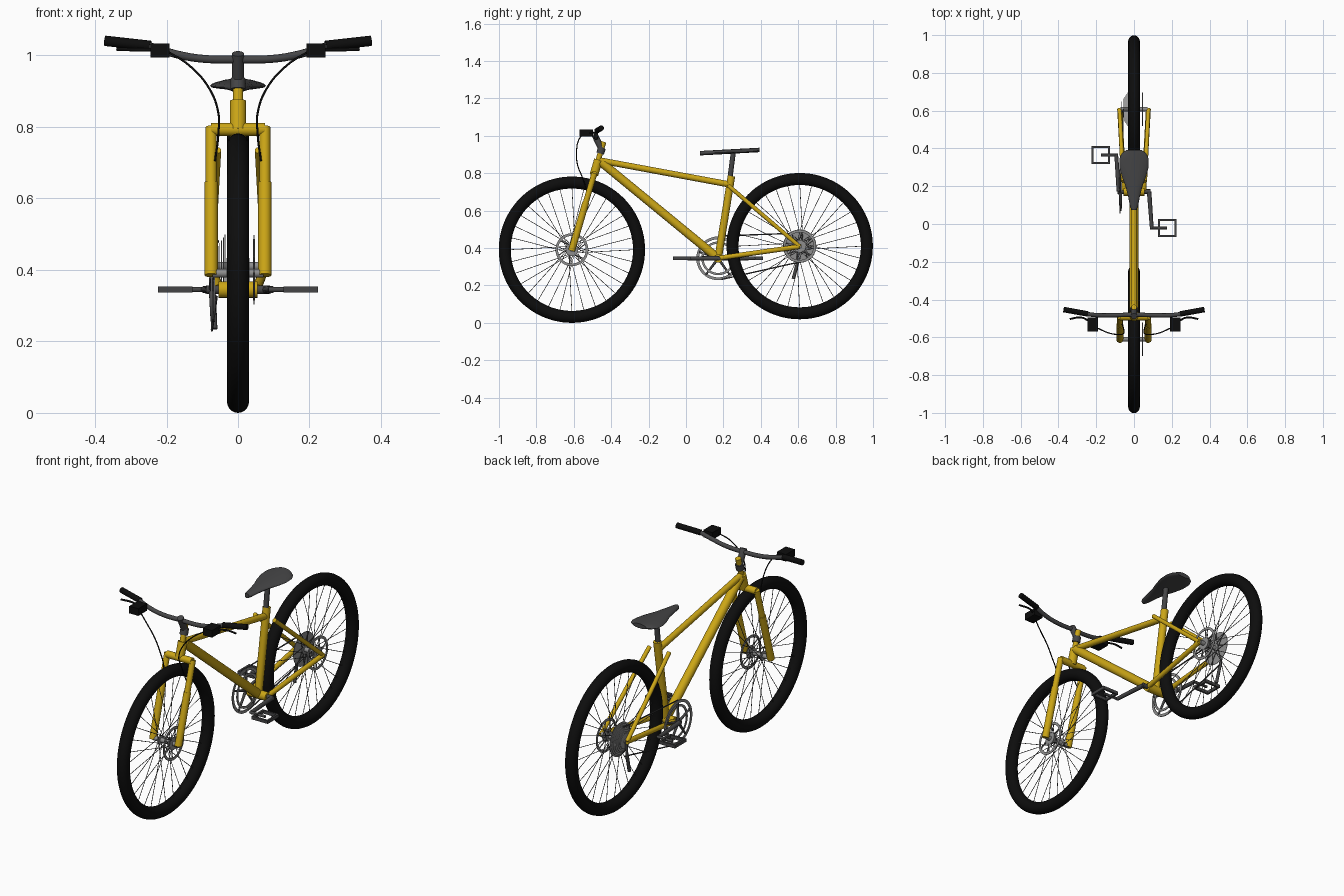
import bpy, bmesh, math
from mathutils import Vector, Matrix

if "Cube" in bpy.data.objects:
    bpy.data.objects.remove(bpy.data.objects["Cube"])

def material(name, col):
    m = bpy.data.materials.new(name)
    m.diffuse_color = (*col, 1)
    m.use_nodes = True
    m.node_tree.nodes["Principled BSDF"].inputs["Base Color"].default_value = m.diffuse_color
    return m

YELLOW = material("yellow paint", (0.60, 0.38, 0.008))
DARK = material("dark grey metal", (0.06, 0.06, 0.062))
BLACK = material("black rubber", (0.004, 0.004, 0.004))
STEEL = material("light grey steel", (0.27, 0.27, 0.27))
SPOKE = material("spoke grey", (0.09, 0.09, 0.09))

def finish(name, bm, mat, smooth=True):
    bmesh.ops.recalc_face_normals(bm, faces=bm.faces)
    me = bpy.data.meshes.new(name)
    bm.to_mesh(me)
    bm.free()
    ob = bpy.data.objects.new(name, me)
    bpy.context.collection.objects.link(ob)
    me.materials.append(mat)
    if smooth:
        bpy.ops.object.select_all(action='DESELECT')
        ob.select_set(True)
        bpy.context.view_layer.objects.active = ob
        bpy.ops.object.shade_smooth_by_angle(angle=math.radians(40))
    return ob

def rods(name, segs, mat, sides=20):
    """Straight round bars, each (start, end, start radius[, end radius])."""
    bm = bmesh.new()
    for p, q, r, *r2 in segs:
        p, q = Vector(p), Vector(q)
        d = q - p
        mtx = Matrix.Translation((p + q) / 2) @ d.to_track_quat('Z', 'Y').to_matrix().to_4x4()
        bmesh.ops.create_cone(bm, cap_ends=True, segments=sides, radius1=r,
                              radius2=r2[0] if r2 else r, depth=d.length, matrix=mtx)
    return finish(name, bm, mat)

def lathe(name, centre, profiles, mat, n=48):
    """Closed (x, radius) loops spun about the x axis."""
    bm = bmesh.new()
    for prof in profiles:
        rows = []
        for i in range(n):
            a = 2 * math.pi * i / n
            rows.append([bm.verts.new((centre[0] + x, centre[1] + r * math.cos(a),
                                       centre[2] + r * math.sin(a))) for x, r in prof])
        k = len(prof)
        for i in range(n):
            for j in range(k):
                A, B = rows[i], rows[(i + 1) % n]
                bm.faces.new((A[j], A[(j + 1) % k], B[(j + 1) % k], B[j]))
    return finish(name, bm, mat)

def ring(x, ro, ri, t):
    return [(x - t, ri), (x - t, ro), (x + t, ro), (x + t, ri)]

def bent(name, pts, r, mat):
    """Round bar along a smooth path."""
    cu = bpy.data.curves.new(name, 'CURVE')
    cu.dimensions = '3D'
    cu.bevel_depth, cu.bevel_resolution, cu.resolution_u, cu.use_fill_caps = r, 3, 8, True
    sp = cu.splines.new('BEZIER')
    sp.bezier_points.add(len(pts) - 1)
    for b, p in zip(sp.bezier_points, pts):
        b.co = p
        b.handle_left_type = b.handle_right_type = 'AUTO'
    cu.materials.append(mat)
    ob = bpy.data.objects.new(name, cu)
    bpy.context.collection.objects.link(ob)
    bpy.ops.object.select_all(action='DESELECT')
    ob.select_set(True)
    bpy.context.view_layer.objects.active = ob
    bpy.ops.object.convert(target='MESH')
    bpy.ops.object.shade_smooth_by_angle(angle=math.radians(40))

def boxes(name, items, mat):
    bm = bmesh.new()
    for c, s in items:
        bmesh.ops.create_cube(bm, size=1, matrix=Matrix.Translation(c) @ Matrix.Diagonal((*s, 1)))
    return finish(name, bm, mat, False)

FW, RW = Vector((0, -0.61, 0.391)), Vector((0, 0.608, 0.41))
BB = Vector((0, 0.172, 0.345))

# Wheels: tyre, hub, spokes, brake disc
for tag, c in (("front", FW), ("rear", RW)):
    tyre = [(0.031 * math.cos(a), 0.359 + 0.032 * math.sin(a))
            for a in (2 * math.pi * i / 20 for i in range(20))]
    lathe(tag + "_tyre", c, [tyre], BLACK, 96)
    rods(tag + "_hub", [(c + Vector((-0.072, 0, 0)), c + Vector((0.072, 0, 0)), 0.012)]
         + [(c + Vector((s * 0.026, 0, 0)), c + Vector((s * 0.032, 0, 0)), 0.024) for s in (-1, 1)], STEEL)
    spokes = []
    for i in range(32):
        a = 2 * math.pi * i / 32
        b = a + (0.9 if i // 2 % 2 else -0.9)
        s = 0.029 if i % 2 else -0.029
        spokes.append((c + Vector((s, 0.022 * math.cos(b), 0.022 * math.sin(b))),
                       c + Vector((0, 0.335 * math.cos(a), 0.335 * math.sin(a))), 0.0016))
    rods(tag + "_spokes", spokes, SPOKE, 6)
    lathe(tag + "_brake_disc", c, [ring(0.045, 0.088, 0.074, 0.0015), ring(0.045, 0.034, 0.01, 0.0015)], STEEL)
    rods(tag + "_disc_arms", [(c + Vector((0.045, 0.03 * math.cos(a), 0.03 * math.sin(a))),
                               c + Vector((0.045, 0.077 * math.cos(a + .4), 0.077 * math.sin(a + .4))), 0.003)
                              for a in (math.pi * i / 3 for i in range(6))], STEEL, 8)

# Frame tubes
def steer(z, x=0):
    return Vector((x, -0.61 + (z - 0.391) * 0.163 / 0.554, z))

rods("head_tube", [(steer(0.79), steer(0.872), 0.023), (steer(0.80), steer(0.968), 0.0145)], YELLOW)
rods("down_tube", [((0, -0.455, 0.86), BB, 0.023)], YELLOW)
rods("top_tube", [((0, -0.46, 0.868), (0, 0.243, 0.738), 0.0165)], YELLOW)
rods("seat_tube", [(BB, (0, 0.243, 0.785), 0.02)], YELLOW)
rods("bottom_bracket", [(BB - Vector((0.055, 0, 0)), BB + Vector((0.055, 0, 0)), 0.023)], YELLOW)
for s, side in ((-1, "left"), (1, "right")):
    rods(side + "_stays", [((s * 0.076, 0.608, 0.408), (s * 0.058, 0.225, 0.735), 0.011),
                           ((s * 0.076, 0.608, 0.408), (s * 0.052, 0.18, 0.347), 0.013)], YELLOW)

    # Fork legs
    rods(side + "_fork_leg", [(steer(0.385, s * 0.075), steer(0.645, s * 0.075), 0.0185),
                              (steer(0.64, s * 0.075), steer(0.80, s * 0.075), 0.0155)], YELLOW)

    # Grips, brake levers and cables
    rods(side + "_grip", [((s * 0.245, -0.476, 1.027), (s * 0.372, -0.453, 1.041), 0.0145)], BLACK)
    boxes(side + "_lever_mount", [((s * 0.218, -0.533, 1.014), (0.054, 0.074, 0.038))], BLACK)
    bent(side + "_brake_lever", [(s * 0.235, -0.515, 1.016), (s * 0.28, -0.495, 1.016),
                                 (s * 0.34, -0.503, 1.018)], 0.005, BLACK)
    bent(side + "_cable", [(s * 0.195, -0.55, 1.01), (s * 0.14, -0.575, 0.975), (s * 0.085, -0.585, 0.915),
                           (s * 0.056, -0.58, 0.845), (s * 0.055, -0.555, 0.78),
                           (s * 0.064, -0.53, 0.705)], 0.003, BLACK)

    # Cranks and square pedals
    end = Vector((s * 0.094, BB.y - s * 0.193, BB.z))
    ped = Vector((s * 0.176, end.y, BB.z))
    rods(side + "_crank", [(BB, BB + Vector((s * 0.088, 0, 0)), 0.012),
                           (BB + Vector((s * 0.08, 0, 0)), end, 0.012, 0.010),
                           (end - Vector((s * 0.008, 0, 0)), ped, 0.007)], DARK)
    boxes(side + "_pedal", [(ped + Vector((k * 0.043, 0, 0)), (0.01, 0.095, 0.017)) for k in (-1, 1)]
          + [(ped + Vector((0, k * 0.043, 0)), (0.095, 0.01, 0.017)) for k in (-1, 1)], DARK)

rods("fork_crown", [((-0.075, -0.492, 0.793), (0.075, -0.492, 0.793), 0.0185)], YELLOW)

# Handlebar and stem
bent("handlebar", [(-0.25, -0.477, 1.027), (-0.19, -0.483, 1.008), (-0.11, -0.483, 0.992), (0, -0.48, 0.989),
                   (0.11, -0.483, 0.992), (0.19, -0.483, 1.008), (0.25, -0.477, 1.027)], 0.0115, DARK)
rods("stem", [((0, -0.488, 1.005), (0, -0.448, 0.92), 0.017), (steer(0.905), steer(0.935), 0.021)], DARK)

# Saddle and post
rods("seat_post", [((0, 0.232, 0.75), (0, 0.254, 0.92), 0.0135)], DARK)
bm = bmesh.new()
loops = []
for y, w in ((0.075, 0.012), (0.09, 0.021), (0.14, 0.03), (0.2, 0.045), (0.25, 0.064), (0.30, 0.077),
             (0.345, 0.078), (0.375, 0.064), (0.392, 0.04)):
    z = 0.907 + (y - 0.075) * 0.055
    loops.append([bm.verts.new((w * math.cos(a), y, z + 0.012 * math.sin(a) - 0.006 * (w / 0.078 * math.cos(a)) ** 2))
                  for a in (2 * math.pi * i / 20 for i in range(20))])
for A, B in zip(loops, loops[1:]):
    for j in range(20):
        bm.faces.new((A[j], A[(j + 1) % 20], B[(j + 1) % 20], B[j]))
bm.faces.new(loops[0])
bm.faces.new(loops[-1])
finish("saddle", bm, DARK)

# Chainrings, cassette, chain and rear gear arm on the left side
lathe("chainrings", BB, [ring(-0.074, 0.117, 0.102, 0.002), ring(-0.066, 0.09, 0.078, 0.002)], STEEL, 64)
rods("chainring_arms", [(BB + Vector((-0.074, 0, 0)),
                         BB + Vector((-0.072, 0.108 * math.cos(a), 0.108 * math.sin(a))), 0.008, 0.005)
                        for a in (0.3 + 2 * math.pi * i / 5 for i in range(5))], DARK, 10)
lathe("cassette", RW, [ring(-0.036 - 0.005 * i, 0.089 - 0.008 * i, 0.012, 0.0012) for i in range(7)], STEEL)
rods("chain", [((-0.073, 0.172, 0.464), (-0.056, 0.608, 0.480), 0.0035),
               ((-0.073, 0.19, 0.232), (-0.06, 0.605, 0.325), 0.0035)], DARK, 8)
rods("gear_arm", [((-0.072, 0.608, 0.395), (-0.07, 0.598, 0.325), 0.007),
                  ((-0.07, 0.598, 0.33), (-0.066, 0.573, 0.235), 0.0085)], DARK, 12)
